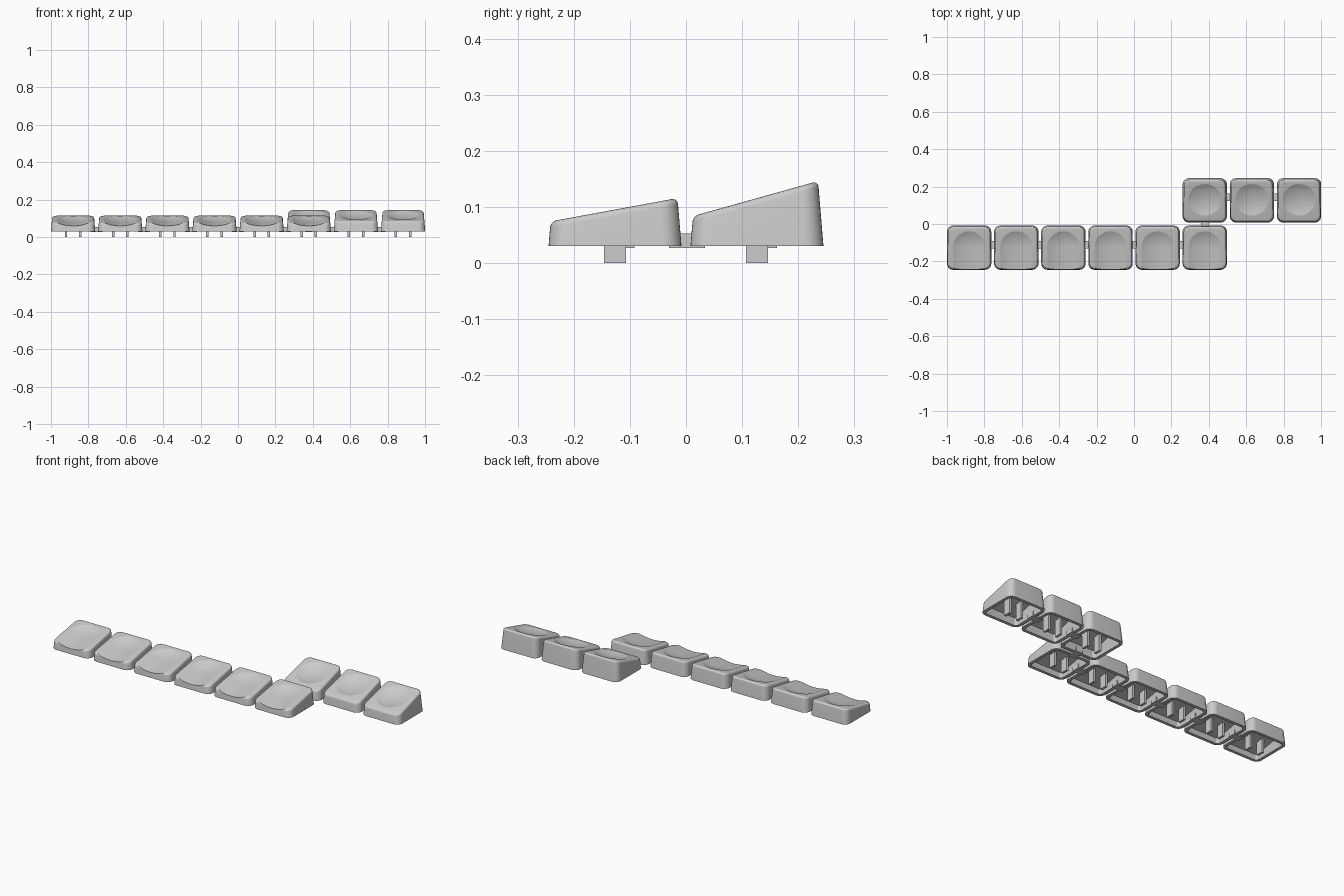
import bpy, bmesh, math
from mathutils import Matrix, Vector

if "Cube" in bpy.data.objects:
    bpy.data.objects.remove(bpy.data.objects["Cube"])

PITCH, HALF, BASE = 0.252, 0.1185, 0.03
CORNER, TAPER = 0.034, 0.7
FIRST_X = -1 + HALF
ROW_Y = 0.1265

grey = bpy.data.materials.new("grey plastic")
grey.use_nodes = True
colour = (0.6, 0.6, 0.6, 1)
grey.diffuse_color = colour
grey.node_tree.nodes["Principled BSDF"].inputs["Base Color"].default_value = colour


def add_object(name, mesh, location=(0, 0, 0)):
    ob = bpy.data.objects.new(name, mesh)
    ob.location = location
    bpy.context.collection.objects.link(ob)
    return ob


def mesh_from(bm, name):
    bmesh.ops.recalc_face_normals(bm, faces=bm.faces)
    mesh = bpy.data.meshes.new(name)
    bm.to_mesh(mesh)
    bm.free()
    mesh.materials.append(grey)
    return mesh


def add_box(name, size, location):
    bm = bmesh.new()
    bmesh.ops.create_cube(bm, size=1)
    bmesh.ops.scale(bm, vec=size, verts=bm.verts)
    return add_object(name, mesh_from(bm, name), location)


def rounded_square(inset, steps=8):
    """Outline of a square with round corners, pulled in by inset."""
    radius = max(CORNER - inset, 0.012)
    centre = HALF - inset - radius
    points = []
    for quarter in range(4):
        for s in range(steps + 1):
            a = math.pi / 2 * (quarter + s / steps)
            sx = 1 if quarter in (0, 3) else -1
            sy = 1 if quarter in (0, 1) else -1
            points.append((sx * centre + radius * math.cos(a),
                           sy * centre + radius * math.sin(a)))
    return points


def shell_mesh(name, middle, slope):
    """Hollow cap lofted from the inner ceiling, round the rim, to the top."""
    bm = bmesh.new()
    rings = []

    def ring(inset, drop=None):
        verts = []
        for x, y in rounded_square(inset):
            z = BASE if drop is None else middle + slope * y - drop
            k = 1 - TAPER * (z - BASE)
            verts.append(bm.verts.new((x * k, y * k, z)))
        rings.append(verts)

    ring(0.022, 0.022)
    ring(0.017)
    ring(0)
    edge = 0.011
    for s in range(9):
        a = math.pi / 2 * s / 8
        ring(edge * (1 - math.cos(a)), edge * (1 - math.sin(a)))
    for low, high in zip(rings, rings[1:]):
        for i in range(len(low)):
            j = (i + 1) % len(low)
            bm.faces.new((low[i], low[j], high[j], high[i]))
    bm.faces.new(rings[0])
    bm.faces.new(rings[-1])
    return mesh_from(bm, name)


def dish_cutter(middle, slope, open_front):
    """Shallow sphere, stretched forward where the dish runs off the front."""
    rim, depth = 0.086, 0.015
    radius = (rim ** 2 + depth ** 2) / (2 * depth)
    bm = bmesh.new()
    bmesh.ops.create_uvsphere(bm, u_segments=64, v_segments=72, radius=radius)
    if open_front:
        for v in bm.verts:
            if v.co.y < -1e-5:
                v.co.y -= 0.2
    bmesh.ops.translate(bm, verts=bm.verts, vec=(0, 0, radius - depth))
    turn = Matrix.Rotation(math.atan(slope), 4, 'X')
    bmesh.ops.transform(bm, verts=bm.verts,
                        matrix=Matrix.Translation((0, 0, middle)) @ turn)
    ob = add_object("dish_cutter", mesh_from(bm, "dish_cutter"))
    ob.hide_render = True
    return ob


def cap_mesh(name, middle, slope, open_front):
    body = add_object(name, shell_mesh(name, middle, slope))
    cutter = dish_cutter(middle, slope, open_front)
    mod = body.modifiers.new("dish", 'BOOLEAN')
    mod.operation, mod.solver, mod.object = 'DIFFERENCE', 'EXACT', cutter
    graph = bpy.context.evaluated_depsgraph_get()
    mesh = bpy.data.meshes.new_from_object(body.evaluated_get(graph))
    bpy.data.objects.remove(body)
    bpy.data.objects.remove(cutter)
    mesh.polygons.foreach_set("use_smooth", [True] * len(mesh.polygons))
    mesh.set_sharp_from_angle(angle=math.radians(16))
    return mesh


# Rows: name, y centre, column numbers, top height, top slope, open dish, bar y
rows = [
    ("front", -ROW_Y, range(0, 6), 0.095, 0.175, True, -0.112),
    ("back", ROW_Y, range(5, 8), 0.115, 0.262, False, 0.142),
]
for row, y, columns, middle, slope, open_front, bar_y in rows:
    mesh = cap_mesh(row + "_keycap", middle, slope, open_front)
    for c in columns:
        x = FIRST_X + PITCH * c
        add_object(f"{row}_keycap_{c}", mesh, (x, y, 0))
        # Pair of stem prongs reaching the ceiling
        top = middle - 0.019
        for side, sx in (("right", -1), ("left", 1)):
            add_box(f"{row}_{side}_prong_{c}", (0.013, 0.04, top),
                    (x + sx * 0.038, y, top / 2))
        # Bar joining this cap to the next
        if c != columns[-1]:
            add_box(f"{row}_joining_bar_{c}", (0.064, 0.04, 0.026),
                    (x + PITCH / 2, bar_y, 0.04))

# Bar joining the two rows
add_box("row_joining_bar", (0.04, 0.064, 0.026), (FIRST_X + PITCH * 5, 0.002, 0.04))
